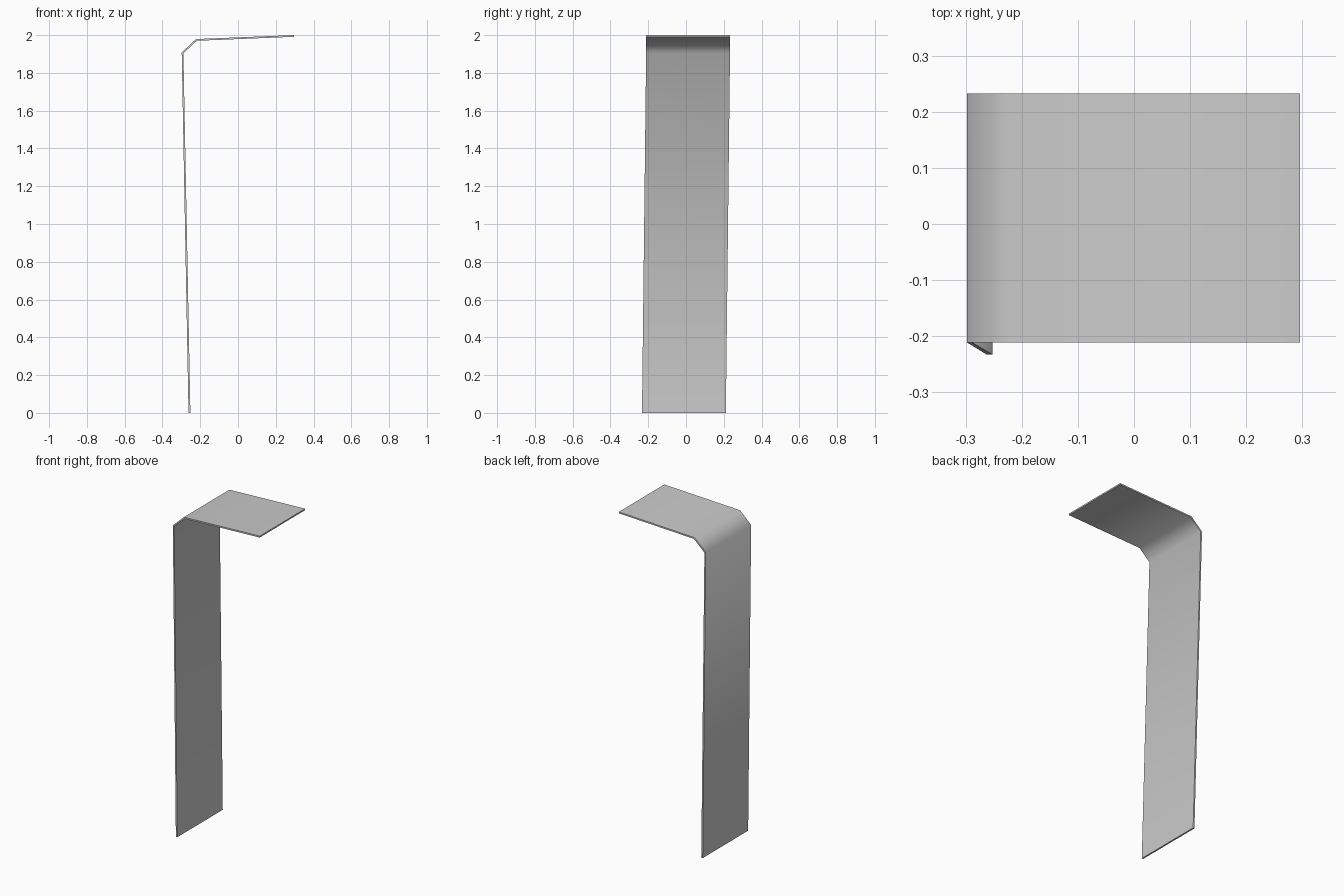
import bpy, bmesh, math

if "Cube" in bpy.data.objects:
    bpy.data.objects.remove(bpy.data.objects["Cube"])

# Side profile (x, z): outer skin and matching inner skin of the thin sheet
outer = [(-0.262, 0.0), (-0.298, 1.908), (-0.222, 1.979), (0.296, 2.0)]
inner = [(-0.252, 0.0), (-0.289, 1.904), (-0.218, 1.970), (0.296, 1.991)]
shift = [-0.011, 0.011, 0.011, 0.011]   # the upright leans slightly sideways
half_width = 0.222

bm = bmesh.new()

# Four-cornered cross-section at every profile point
rings = []
for (ox, oz), (ix, iz), dy in zip(outer, inner, shift):
    y0, y1 = dy - half_width, dy + half_width
    rings.append([bm.verts.new(p) for p in
                  ((ox, y0, oz), (ox, y1, oz), (ix, y1, iz), (ix, y0, iz))])

# Skin between cross-sections, then close both ends
for a, b in zip(rings, rings[1:]):
    for i in range(4):
        j = (i + 1) % 4
        bm.faces.new((a[i], a[j], b[j], b[i]))
bm.faces.new(rings[0])
bm.faces.new(rings[-1])
bmesh.ops.recalc_face_normals(bm, faces=bm.faces)

mesh = bpy.data.meshes.new("bent_sheet")
bm.to_mesh(mesh)
bm.free()
sheet = bpy.data.objects.new("bent_sheet", mesh)
bpy.context.collection.objects.link(sheet)

# Smooth bend, crisp rims
bpy.context.view_layer.objects.active = sheet
sheet.select_set(True)
bpy.ops.object.shade_smooth_by_angle(angle=math.radians(60))
